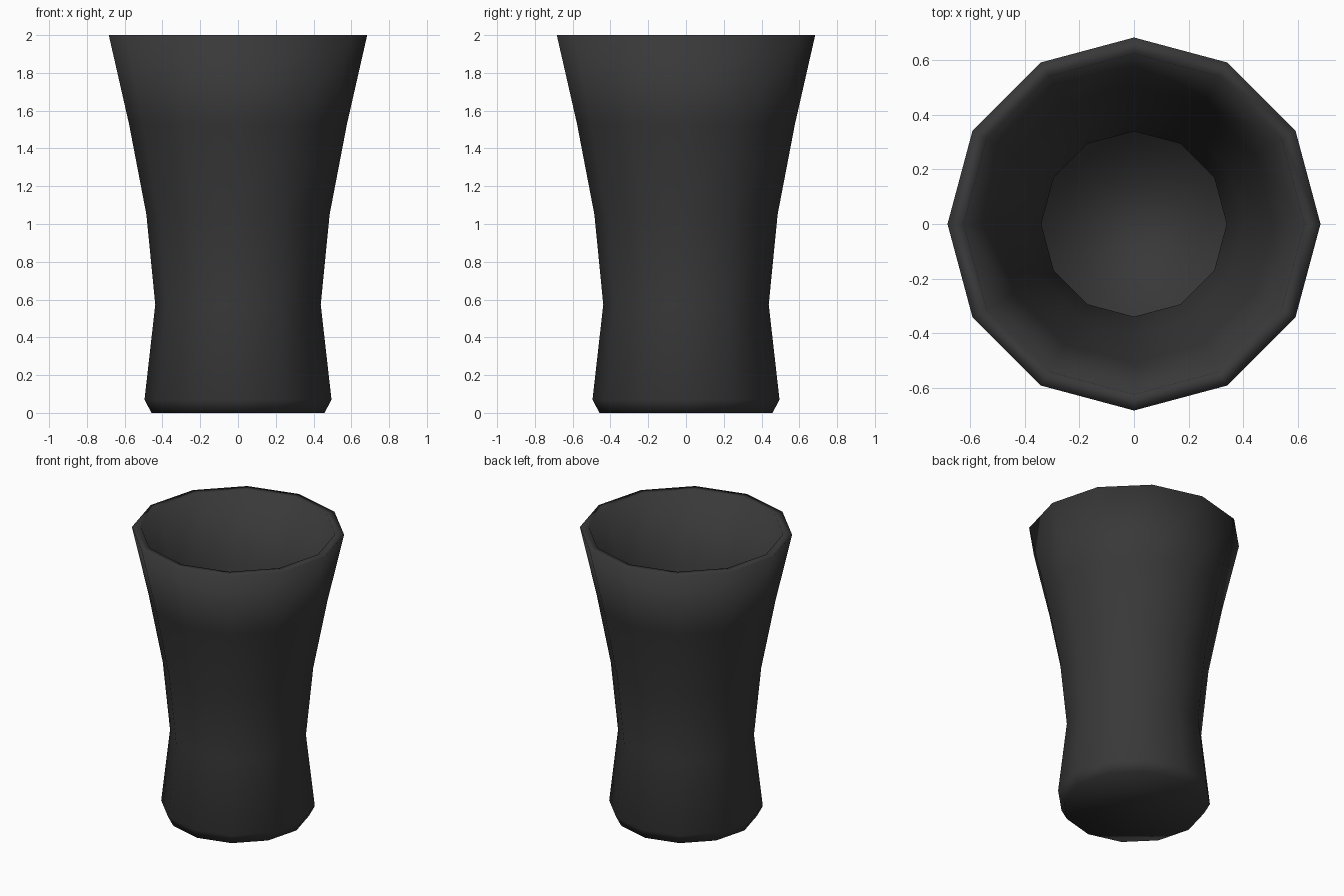
import bpy, bmesh, math

if "Cube" in bpy.data.objects:
    bpy.data.objects.remove(bpy.data.objects["Cube"])

SIDES = 12

# Half profile (radius, height): outside going up, over the rim, down inside
PROFILE = [
    (0.458, 0.0), (0.495, 0.07), (0.438, 0.573), (0.485, 1.05),
    (0.577, 1.53), (0.684, 2.0),
    (0.625, 2.0), (0.51, 1.53), (0.405, 1.05), (0.34, 0.573), (0.39, 0.11),
]


def lathe(name, profile, sides):
    bm = bmesh.new()
    rings = []
    for r, z in profile:
        angles = [2 * math.pi * i / sides for i in range(sides)]
        rings.append([bm.verts.new((r * math.cos(a), r * math.sin(a), z)) for a in angles])
    for low, high in zip(rings, rings[1:]):
        for i in range(sides):
            j = (i + 1) % sides
            bm.faces.new((low[i], low[j], high[j], high[i]))
    # Base and inner floor
    bm.faces.new(rings[0][::-1])
    bm.faces.new(rings[-1])
    bmesh.ops.recalc_face_normals(bm, faces=bm.faces[:])
    for f in bm.faces:
        f.smooth = True
    mesh = bpy.data.meshes.new(name)
    bm.to_mesh(mesh)
    bm.free()
    obj = bpy.data.objects.new(name, mesh)
    bpy.context.collection.objects.link(obj)
    return obj


# Flared cup with a narrow waist
cup = lathe("cup", PROFILE, SIDES)
mat = bpy.data.materials.new("charcoal")
mat.diffuse_color = (0.04, 0.04, 0.04, 1)
mat.use_nodes = True
mat.node_tree.nodes["Principled BSDF"].inputs["Base Color"].default_value = mat.diffuse_color
cup.data.materials.append(mat)
